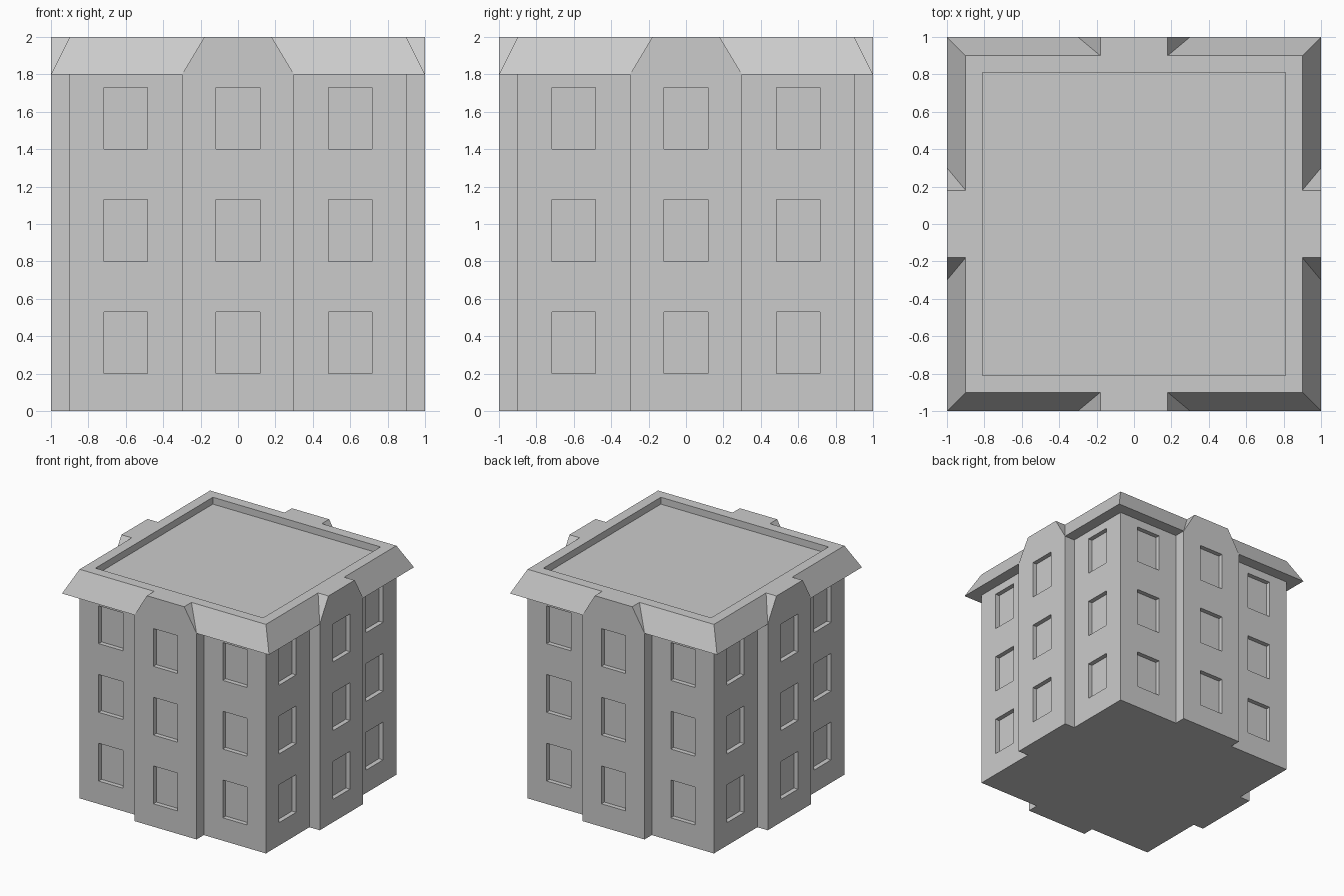
import bpy, bmesh
from math import pi
from mathutils import Matrix

if "Cube" in bpy.data.objects:
    bpy.data.objects.remove(bpy.data.objects["Cube"])


def make_object(name, bm):
    bmesh.ops.recalc_face_normals(bm, faces=bm.faces[:])
    mesh = bpy.data.meshes.new(name)
    bm.to_mesh(mesh)
    bm.free()
    obj = bpy.data.objects.new(name, mesh)
    bpy.context.collection.objects.link(obj)
    return obj


def prism(bm, profile, y0, y1, turn):
    """Extrude an x-z profile from y0 to y1, then turn it about z."""
    face = bm.faces.new([bm.verts.new((x, y0, z)) for x, z in profile])
    ext = bmesh.ops.extrude_face_region(bm, geom=[face], use_keep_orig=True)
    back = [g for g in ext["geom"] if isinstance(g, bmesh.types.BMVert)]
    bmesh.ops.translate(bm, verts=back, vec=(0, y1 - y0, 0))
    bmesh.ops.rotate(bm, verts=list(face.verts) + back, cent=(0, 0, 0),
                     matrix=Matrix.Rotation(turn, 3, 'Z'))


def apply_boolean(target, tool, operation):
    mod = target.modifiers.new(operation.lower(), 'BOOLEAN')
    mod.operation, mod.solver, mod.object = operation, 'EXACT', tool
    bpy.context.view_layer.objects.active = target
    bpy.ops.object.modifier_apply(modifier=mod.name)
    bpy.data.objects.remove(tool)


# Walls, flared roof edge and sunken flat roof as stacked square rings
bm = bmesh.new()
rings = []
for r, z in [(.9, 0), (.9, 1.8), (1, 1.8), (.9, 2), (.81, 2), (.81, 1.94)]:
    rings.append([bm.verts.new((sx * r, sy * r, z))
                  for sx, sy in [(-1, -1), (1, -1), (1, 1), (-1, 1)]])
for a, b in zip(rings, rings[1:]):
    for i in range(4):
        j = (i + 1) % 4
        bm.faces.new((a[i], a[j], b[j], b[i]))
bm.faces.new(rings[0][::-1])
bm.faces.new(rings[-1])
building = make_object("apartment_building", bm)

# Projecting centre bay with clipped top corners on each side
bm = bmesh.new()
bay = [(-.3, 0), (.3, 0), (.3, 1.8), (.18, 2), (-.18, 2), (-.3, 1.8)]
for k in range(4):
    prism(bm, bay, -1, -.85, k * pi / 2)
apply_boolean(building, make_object("centre_bays", bm), 'UNION')

# Window recesses: three columns by three floors on each side
bm = bmesh.new()
DEPTH = .04
for k in range(4):
    for cx, wall in [(-.6, .9), (0, 1), (.6, .9)]:
        for z in (.2, .8, 1.4):
            w = .117
            rect = [(cx - w, z), (cx + w, z), (cx + w, z + .33), (cx - w, z + .33)]
            prism(bm, rect, -wall - .05, -wall + DEPTH, k * pi / 2)
apply_boolean(building, make_object("window_cutters", bm), 'DIFFERENCE')
